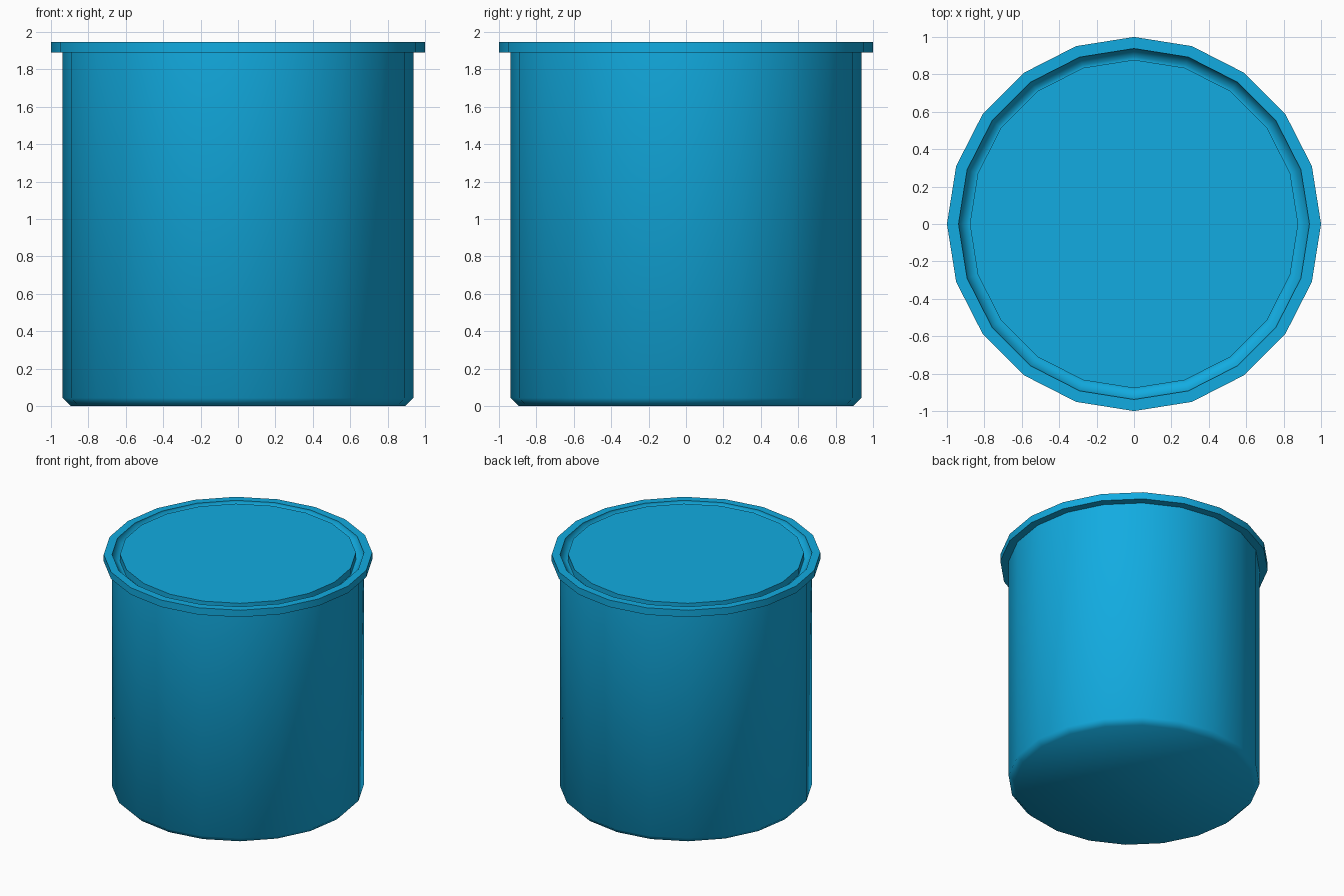
import bpy
import bmesh
from math import cos, sin, pi, radians

SIDES = 20

default = bpy.data.objects.get("Cube")
if default:
    bpy.data.objects.remove(default)

# Single blue plastic material
blue = bpy.data.materials.new("bright_blue")
blue.use_nodes = True
colour = (0.006, 0.41, 0.75, 1.0)
blue.diffuse_color = colour
blue.node_tree.nodes["Principled BSDF"].inputs["Base Color"].default_value = colour


def lathe(name, profile, cap_start=False, cap_end=False):
    """Turn a (radius, height) profile around z into a faceted, smooth-shaded part."""
    bm = bmesh.new()
    rings = []
    for r, z in profile:
        angles = [2 * pi * i / SIDES for i in range(SIDES)]
        rings.append([bm.verts.new((r * cos(a), r * sin(a), z)) for a in angles])
    for low, high in zip(rings, rings[1:]):
        for i in range(SIDES):
            j = (i + 1) % SIDES
            bm.faces.new((low[i], low[j], high[j], high[i]))
    if cap_start:
        bm.faces.new(rings[0][::-1])
    if cap_end:
        bm.faces.new(rings[-1])
    mesh = bpy.data.meshes.new(name)
    bm.to_mesh(mesh)
    bm.free()
    mesh.materials.append(blue)
    obj = bpy.data.objects.new(name, mesh)
    bpy.context.collection.objects.link(obj)
    bpy.ops.object.select_all(action='DESELECT')
    obj.select_set(True)
    bpy.context.view_layer.objects.active = obj
    bpy.ops.object.shade_smooth_by_angle(angle=radians(50))
    return obj


# Body: chamfered base, straight wall, overhanging rim and shallow groove inside it
lathe("body", [
    (0.895, 0.0), (0.938, 0.043), (0.938, 1.89),
    (1.0, 1.89), (1.0, 1.947),
    (0.938, 1.947), (0.938, 1.933), (0.895, 1.89), (0.878, 1.89),
], cap_start=True)

# Lid: flat disc standing in the groove, level with the rim
lathe("lid", [(0.878, 1.89), (0.878, 1.947)], cap_end=True)
